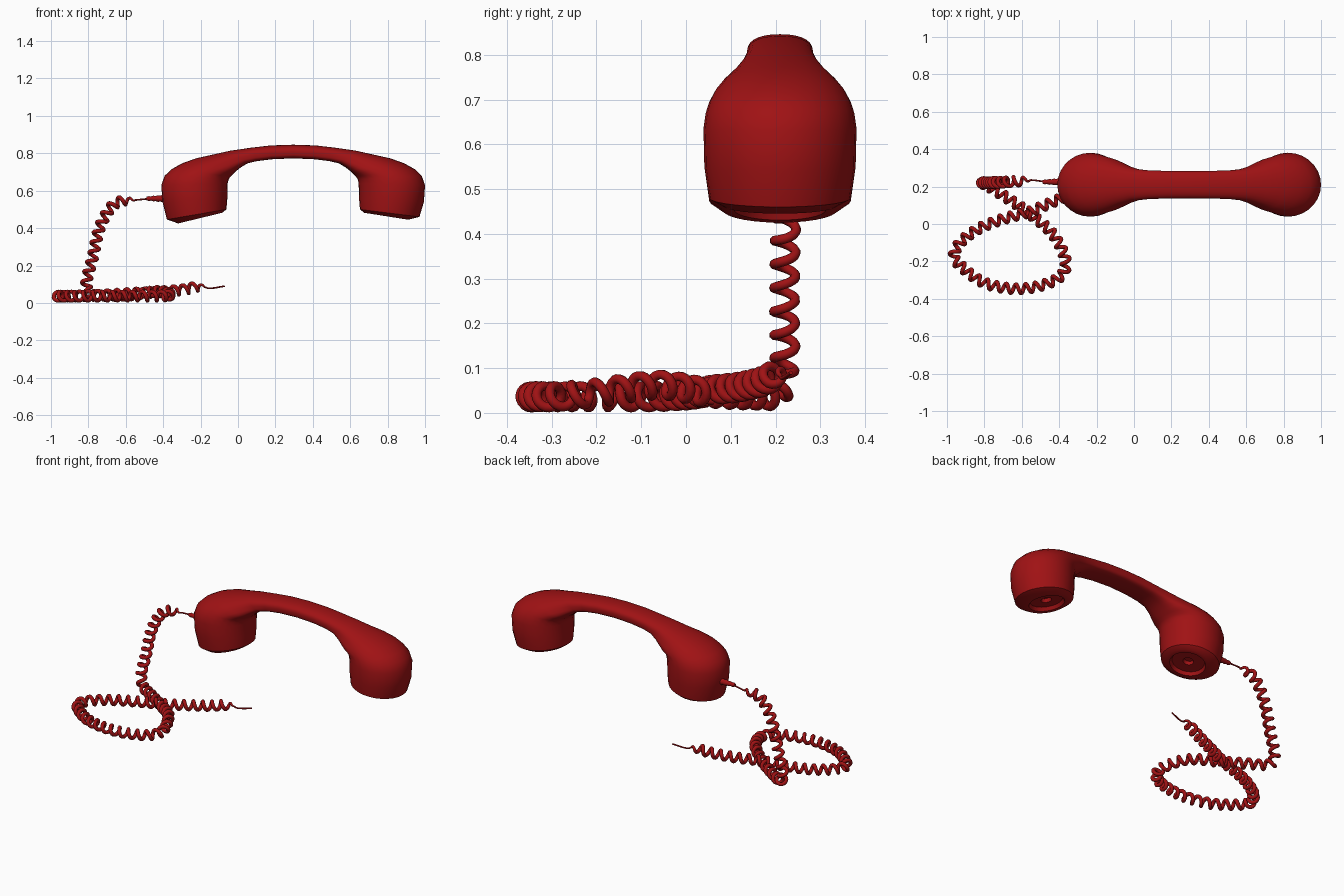
import bpy, bmesh, math
from mathutils import Vector

if "Cube" in bpy.data.objects:
    bpy.data.objects.remove(bpy.data.objects["Cube"])

red = bpy.data.materials.new("deep_red")
red.diffuse_color = (0.35, 0.006, 0.007, 1)
red.use_nodes = True
red.node_tree.nodes["Principled BSDF"].inputs["Base Color"].default_value = red.diffuse_color
Y0 = 0.21      # handset centre line in y
XM = 0.295     # mirror plane of the handset
N = 28         # sides of each handset section


def finish(ob, angle=40):
    ob.data.materials.clear()
    ob.data.materials.append(red)
    bpy.ops.object.select_all(action='DESELECT')
    ob.select_set(True)
    bpy.context.view_layer.objects.active = ob
    bpy.ops.object.shade_smooth_by_angle(angle=math.radians(angle))


def loft(name, rings, angle=40):
    bm = bmesh.new()
    rows = [[bm.verts.new(p) for p in r] for r in rings]
    n = len(rings[0])
    for a, b in zip(rows, rows[1:]):
        for i in range(n):
            bm.faces.new((a[i], a[(i + 1) % n], b[(i + 1) % n], b[i]))
    bm.faces.new(rows[0])
    bm.faces.new(rows[-1])
    bmesh.ops.recalc_face_normals(bm, faces=bm.faces)
    me = bpy.data.meshes.new(name)
    bm.to_mesh(me)
    bm.free()
    ob = bpy.data.objects.new(name, me)
    bpy.context.collection.objects.link(ob)
    finish(ob, angle)
    return ob


# Handset: sections fan from the cup mouth round to the handle middle
# (inner x, inner z, outer x, outer z, half width)
SECT = [
    (-0.085, 0.482, -0.320, 0.425, 0.128),
    (-0.062, 0.500, -0.380, 0.446, 0.158),
    (-0.057, 0.560, -0.404, 0.540, 0.169),
    (-0.055, 0.640, -0.410, 0.630, 0.171),
    (-0.050, 0.660, -0.392, 0.680, 0.166),
    (-0.041, 0.675, -0.355, 0.715, 0.158),
    (-0.028, 0.688, -0.300, 0.746, 0.146),
    (-0.010, 0.705, -0.225, 0.773, 0.126),
    (0.015, 0.725, -0.130, 0.794, 0.102),
    (0.050, 0.746, -0.040, 0.814, 0.084),
    (0.100, 0.758, 0.070, 0.830, 0.076),
    (0.180, 0.768, 0.175, 0.842, 0.074),
    (0.295, 0.773, 0.295, 0.846, 0.073),
]


def section(s, blend, scale=1.0, depth=0.0):
    inner, outer = Vector((s[0], 0, s[1])), Vector((s[2], 0, s[3]))
    c, a = (inner + outer) / 2, (outer - inner) / 2 * scale
    c = c + Vector((a.z, 0, -a.x)).normalized() * depth
    ring = []
    for i in range(N):
        t = 2 * math.pi * i / N
        ct, st = math.cos(t), math.sin(t)
        n = 2 + blend * (0.3 if ct > 0 else 2.0)   # flat underside on handle
        u = math.copysign(abs(ct) ** (2 / n), ct)
        v = math.copysign(abs(st) ** (2 / n), st)
        ring.append(c + a * u + Vector((0, Y0 + s[4] * scale * v, 0)))
    return ring


def half(raise_mouth):
    sect = [list(s) for s in SECT]
    sect[0][3] += raise_mouth
    sect[1][3] += raise_mouth * 0.7
    # recessed cap with centre hole
    rings = [section(sect[0], 0, k, d) for k, d in
             ((0.2, 0.04), (0.24, 0.02), (0.72, 0.02), (0.8, 0))]
    for i, s in enumerate(sect):
        rings.append(section(s, min(1, max(0, (i - 5) / 5))))
    return rings


left = half(0)
right = [[Vector((2 * XM - p.x, p.y, p.z)) for p in r] for r in half(0.02)]
loft("handset", left + right[-2::-1])

# Strain relief plug: ribbed taper leaving the left cup
rings = []
for k in range(9):
    x = -0.39 - 0.1 * k / 8
    r = 0.019 - 0.009 * k / 8 + (0.002 if k % 2 else -0.001)
    rings.append([(x, 0.225 + r * math.cos(i * math.pi / 6),
                   0.558 + r * math.sin(i * math.pi / 6)) for i in range(12)])
loft("cord_plug", rings)

# Coiled cord: helix wound round a smooth path
PATH = [Vector(p) for p in (
    (-0.47, 0.225, 0.558), (-0.55, 0.235, 0.55), (-0.62, 0.23, 0.545), (-0.68, 0.225, 0.51),
    (-0.74, 0.222, 0.40), (-0.78, 0.22, 0.23), (-0.81, 0.22, 0.11), (-0.785, 0.205, 0.045),
    (-0.68, 0.14, 0.04), (-0.55, 0.05, 0.045), (-0.43, -0.06, 0.062), (-0.365, -0.20, 0.045),
    (-0.40, -0.285, 0.037), (-0.52, -0.335, 0.036), (-0.66, -0.345, 0.036),
    (-0.81, -0.31, 0.036), (-0.93, -0.22, 0.036), (-0.962, -0.165, 0.036),
    (-0.92, -0.09, 0.036), (-0.82, -0.02, 0.038), (-0.69, 0.03, 0.044),
    (-0.56, 0.065, 0.052), (-0.43, 0.12, 0.058), (-0.30, 0.17, 0.07), (-0.20, 0.205, 0.088),
    (-0.15, 0.215, 0.078), (-0.07, 0.235, 0.09))]


def spline(pts, steps=40):
    out = []
    ext = [2 * pts[0] - pts[1]] + pts + [2 * pts[-1] - pts[-2]]
    for a, b, c, d in zip(ext, ext[1:], ext[2:], ext[3:]):
        for k in range(steps):
            t = k / steps
            out.append(0.5 * (2 * b + (c - a) * t + (2 * a - 5 * b + 4 * c - d) * t * t
                              + (3 * b - a - 3 * c + d) * t ** 3))
    return out + [pts[-1]]


fine = spline(PATH)
total = sum((b - a).length for a, b in zip(fine, fine[1:]))
PITCH, COIL = 0.054, 0.024
step = PITCH / 18
centres, acc = [fine[0]], 0.0
for a, b in zip(fine, fine[1:]):           # even spacing along the path
    seg = (b - a).length
    d = step - acc
    while d <= seg:
        centres.append(a.lerp(b, d / seg))
        d += step
    acc = seg - (d - step)

wire, up = [], Vector((0, 0, 1))
for i, c in enumerate(centres):
    tan = (centres[min(i + 1, len(centres) - 1)] - centres[max(i - 1, 0)]).normalized()
    up = (up - tan * up.dot(tan)).normalized()
    side = tan.cross(up)
    s = i * step
    ramp = min(1, max(0, (s - 0.08) / 0.06), max(0, (total - s - 0.11) / 0.05))
    ang = 2 * math.pi * s / PITCH
    p = c + (up * math.cos(ang) + side * math.sin(ang)) * COIL * ramp
    wire.append((p, 0.0045 + 0.0065 * ramp))

cu = bpy.data.curves.new("coiled_cord", 'CURVE')
cu.dimensions = '3D'
cu.bevel_depth = 1.0
cu.bevel_resolution = 2
cu.use_fill_caps = True
sp = cu.splines.new('POLY')
sp.points.add(len(wire) - 1)
for pt, (p, r) in zip(sp.points, wire):
    pt.co = (*p, 1)
    pt.radius = r
cord = bpy.data.objects.new("coiled_cord", cu)
bpy.context.collection.objects.link(cord)
bpy.ops.object.select_all(action='DESELECT')
cord.select_set(True)
bpy.context.view_layer.objects.active = cord
bpy.ops.object.convert(target='MESH')
finish(bpy.context.view_layer.objects.active, 60)
